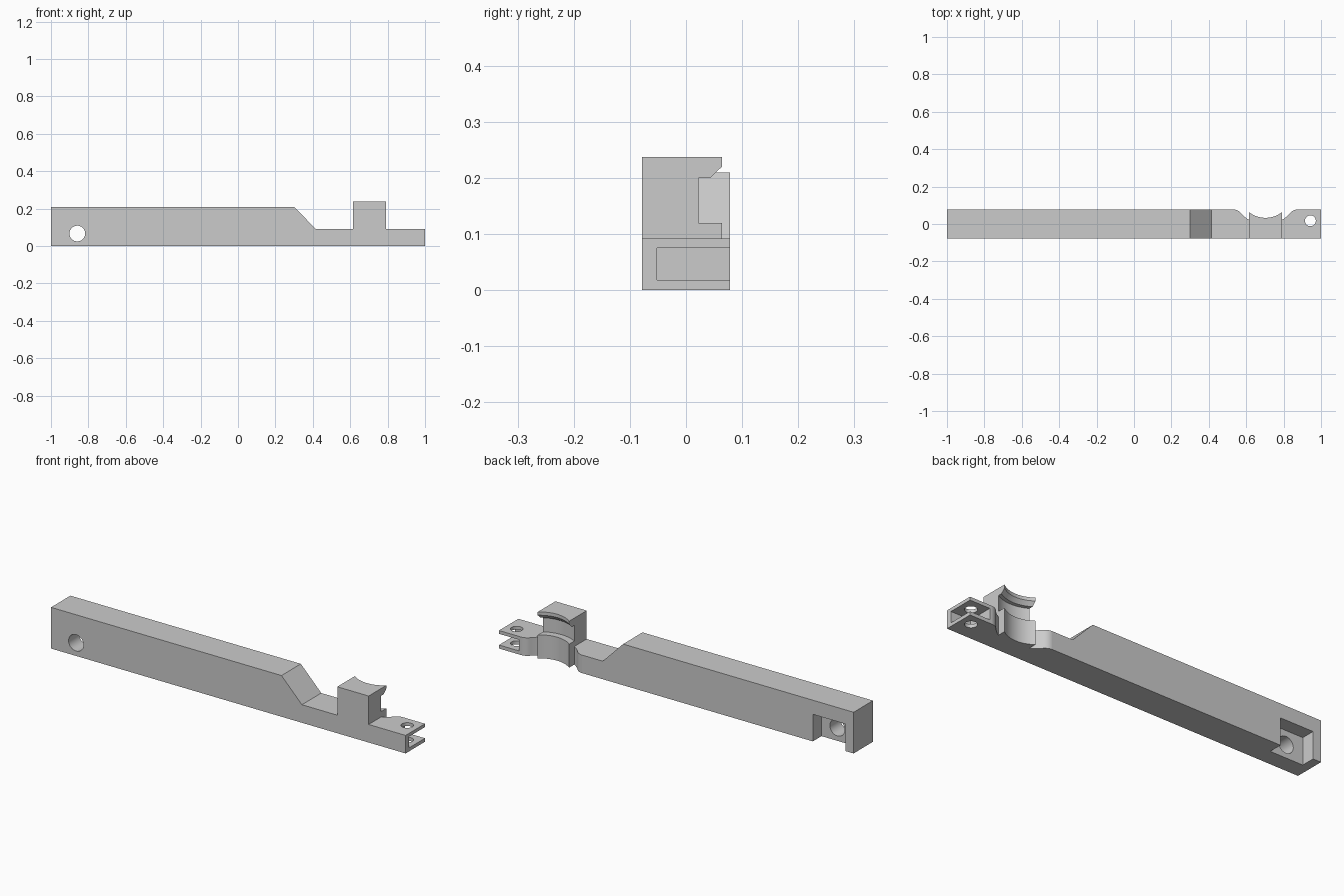
import bpy, bmesh
from math import sin, cos, pi, radians, atan2, acos, sqrt
from mathutils import Matrix, Vector

if "Cube" in bpy.data.objects:
    bpy.data.objects.remove(bpy.data.objects["Cube"])

HALF = 0.078                      # half the bar's depth
LOW, TALL, BLOCK = 0.092, 0.21, 0.237
CX, CY = 0.703, 0.1756            # axis of the round saddle
R_LIP, R_MID, R_DEEP = 0.1426, 0.159, 0.177
BX = 0.0885                       # half the block's length

grey = bpy.data.materials.new("light_grey")
grey.use_nodes = True
colour = (0.6, 0.6, 0.6, 1)
grey.diffuse_color = colour
grey.node_tree.nodes["Principled BSDF"].inputs["Base Color"].default_value = colour


def finish(name, bm):
    bmesh.ops.recalc_face_normals(bm, faces=bm.faces)
    mesh = bpy.data.meshes.new(name)
    bm.to_mesh(mesh)
    bm.free()
    mesh.materials.append(grey)
    obj = bpy.data.objects.new(name, mesh)
    bpy.context.collection.objects.link(obj)
    return obj


def prism(name, points, axis, lo, hi):
    """Extrude a closed outline along y or z."""
    bm = bmesh.new()
    put = (lambda a, b: (a, lo, b)) if axis == "y" else (lambda a, b: (a, b, lo))
    face = bm.faces.new([bm.verts.new(put(a, b)) for a, b in points])
    new = bmesh.ops.extrude_face_region(bm, geom=[face])["geom"]
    step = Vector((0, hi - lo, 0) if axis == "y" else (0, 0, hi - lo))
    bmesh.ops.translate(bm, vec=step, verts=[v for v in new if isinstance(v, bmesh.types.BMVert)])
    return finish(name, bm)


def box(name, x0, x1, y0, y1, z0, z1):
    return prism(name, [(x0, y0), (x1, y0), (x1, y1), (x0, y1)], "z", z0, z1)


def arc(cx, cy, r, start, end, n):
    return [(cx + r * cos(start + (end - start) * i / n),
             cy + r * sin(start + (end - start) * i / n)) for i in range(n + 1)]


def lathe(name, profile, n=96):
    """Spin an (r, z) profile that starts and ends on the axis."""
    bm = bmesh.new()
    verts = [bm.verts.new((CX + r, CY, z)) for r, z in profile]
    edges = [bm.edges.new(pair) for pair in zip(verts, verts[1:])]
    bmesh.ops.spin(bm, geom=verts + edges, cent=(CX, CY, 0), axis=(0, 0, 1),
                   angle=2 * pi, steps=n, use_merge=True)
    bmesh.ops.remove_doubles(bm, verts=bm.verts, dist=0.00001)
    return finish(name, bm)


# Bar: one side outline with the ramp, neck and upright block
bar = prism("bar", [(-1, 0), (1, 0), (1, LOW), (CX + BX, LOW), (CX + BX, BLOCK),
                    (CX - BX, BLOCK), (CX - BX, LOW), (0.415, LOW), (0.3, TALL), (-1, TALL)],
            "y", -HALF, HALF)

# Rounded clearance cuts beside the block
FX = 0.53
fr = 0.051
fy = HALF - fr
meet = atan2(CY - fy, CX - FX)
outline = arc(FX, fy, fr, radians(88), meet, 10)
outline += arc(CX, CY, R_DEEP, pi + meet, 2 * pi - acos(-BX / R_DEEP), 8)[1:]
outline += [(CX - BX, 0.2), (outline[0][0], 0.2)]
mirrored = [(2 * CX - x, y) for x, y in outline]

cutters = [
    prism("clearance_inner", outline, "z", -0.1, 0.11),
    prism("clearance_outer", mirrored, "z", -0.1, 0.11),
    # Saddle in the block: lip, deep groove and chamfered upper lip
    lathe("saddle", [(0, -0.1), (R_LIP, -0.1), (R_LIP, 0.12), (R_DEEP, 0.12), (R_DEEP, 0.2),
                     (R_MID, 0.2), (R_LIP, 0.22), (R_LIP, 0.3), (0, 0.3)]),
    # Slot that leaves two prongs at the thin end
    box("prong_slot", 0.887, 1.1, -0.052, 0.2, 0.018, 0.075),
    prism("prong_hole", arc(0.943, 0.017, 0.029, 0, 2 * pi, 40)[:-1], "z", -0.1, 0.2),
    # Rear pocket and cross hole at the thick end
    box("rear_pocket", -0.955, -0.77, 0.008, 0.2, -0.1, 0.138),
    prism("cross_hole", arc(-0.859, 0.067, 0.042, 0, 2 * pi, 48)[:-1], "y", -0.2, 0.2),
]

bpy.context.view_layer.objects.active = bar
for cutter in cutters:
    cutter.hide_render = True
    mod = bar.modifiers.new(cutter.name, "BOOLEAN")
    mod.operation = "DIFFERENCE"
    mod.solver = "EXACT"
    mod.object = cutter
    bpy.ops.object.modifier_apply(modifier=mod.name)
    bpy.data.objects.remove(cutter)

# Smooth the round cuts, keep the corners sharp
for obj in bpy.context.selected_objects:
    obj.select_set(False)
bar.select_set(True)
bpy.ops.object.shade_smooth_by_angle(angle=radians(25))
weighted = bar.modifiers.new("even_shading", "WEIGHTED_NORMAL")
weighted.keep_sharp = True
